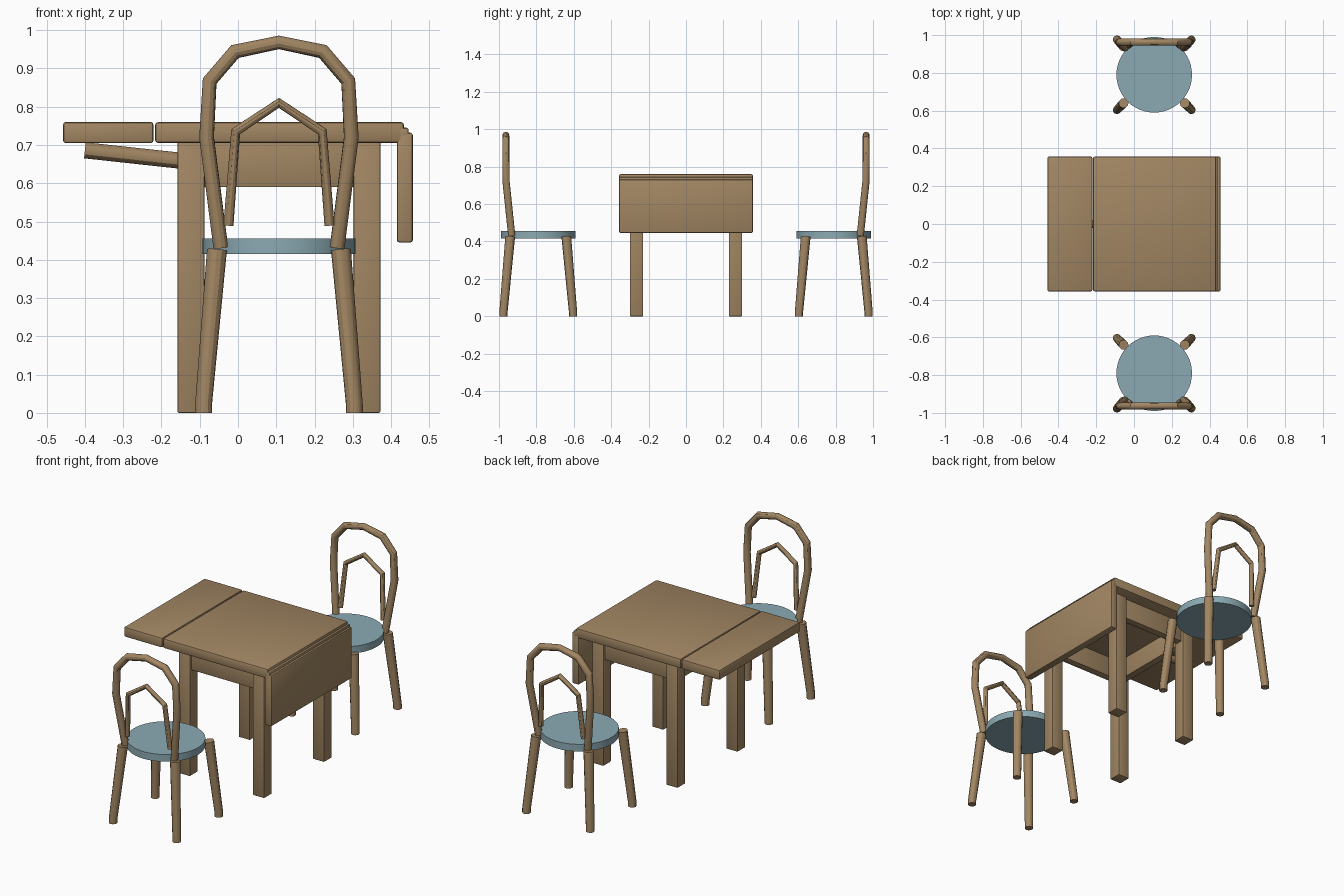
import bpy

cube = bpy.data.objects.get("Cube")
if cube:
    bpy.data.objects.remove(cube, do_unlink=True)


def make_material(name, rgb):
    mat = bpy.data.materials.new(name)
    mat.use_nodes = True
    color = (*rgb, 1)
    mat.diffuse_color = color
    mat.node_tree.nodes["Principled BSDF"].inputs["Base Color"].default_value = color
    return mat


wood = make_material("warm wood", (0.36, 0.24, 0.125))
seat_blue = make_material("seat blue", (0.26, 0.40, 0.45))


def finish(obj, name, mat):
    obj.name = name
    obj.data.name = name
    obj.data.materials.clear()
    obj.data.materials.append(mat)
    bpy.ops.object.select_all(action='DESELECT')
    obj.select_set(True)
    bpy.context.view_layer.objects.active = obj
    bpy.ops.object.shade_smooth_by_angle()
    return obj


def box(name, x, y, z, bevel=0.004):
    """Box from (min, max) pairs, with softened edges."""
    spans = (x, y, z)
    bpy.ops.mesh.primitive_cube_add(size=1, location=[(a + b) / 2 for a, b in spans])
    obj = bpy.context.object
    obj.scale = [b - a for a, b in spans]
    bpy.ops.object.transform_apply(location=False, rotation=False, scale=True)
    mod = obj.modifiers.new("soft edges", 'BEVEL')
    mod.width = bevel
    mod.segments = 2
    bpy.ops.object.modifier_apply(modifier=mod.name)
    return finish(obj, name, wood)


def tube(name, points, radii):
    """Round bar along a polyline, with one radius per point."""
    curve = bpy.data.curves.new(name, 'CURVE')
    curve.dimensions = '3D'
    curve.bevel_depth = 1
    curve.bevel_resolution = 4
    curve.use_fill_caps = True
    spline = curve.splines.new('POLY')
    spline.points.add(len(points) - 1)
    for p, co, r in zip(spline.points, points, radii):
        p.co = (*co, 1)
        p.radius = r
    obj = bpy.data.objects.new(name, curve)
    bpy.context.collection.objects.link(obj)
    bpy.ops.object.select_all(action='DESELECT')
    obj.select_set(True)
    bpy.context.view_layer.objects.active = obj
    bpy.ops.object.convert(target='MESH')
    return finish(bpy.context.object, name, wood)


CX = 0.107  # centre line of the legs and chairs

# Table top, raised leaf, hanging leaf and its hinge strip
DEPTH = (-0.357, 0.357)
box("table_top", (-0.217, 0.434), DEPTH, (0.705, 0.76), 0.009)
box("raised_leaf", (-0.457, -0.221), DEPTH, (0.705, 0.76), 0.007)
box("hanging_leaf", (0.415, 0.457), DEPTH, (0.445, 0.732), 0.007)
box("hinge_strip", (0.41, 0.446), DEPTH, (0.71, 0.745), 0.006)

# Table legs and aprons
for sx, side in ((-1, "right"), (1, "left")):
    for sy, end in ((-1, "front"), (1, "back")):
        x = sorted((CX + sx * 0.195, CX + sx * 0.265))
        y = sorted((sy * 0.23, sy * 0.30))
        box(f"table_leg_{end}_{side}", x, y, (0, 0.71))
    x = sorted((CX + sx * 0.21, CX + sx * 0.25))
    box(f"apron_{side}", x, (-0.235, 0.235), (0.59, 0.71), 0.001)
for sy, end in ((-1, "front"), (1, "back")):
    y = sorted((sy * 0.245, sy * 0.285))
    box(f"apron_{end}", (CX - 0.2, CX + 0.2), y, (0.59, 0.71), 0.001)

# Round bar propping the raised leaf
tube("leaf_support", [(-0.40, 0, 0.686), (-0.115, 0, 0.655)], [0.021] * 2)


def hoop(half):
    """Mirror a half profile of (offset, y, z), ending at its peak."""
    return half + [(-x, y, z) for x, y, z in half[-2::-1]]


OUTER = hoop([(-0.152, 0.142, 0.432), (-0.189, 0.172, 0.72), (-0.181, 0.173, 0.867),
              (-0.115, 0.173, 0.944), (0, 0.173, 0.968)])
INNER = hoop([(-0.132, 0.152, 0.49), (-0.113, 0.172, 0.735), (0, 0.173, 0.81)])

# Two chairs with their backs facing away from the table
for s, end in ((-1, "front"), (1, "back")):
    cy = s * 0.79

    def place(points):
        return [(CX + x, cy + s * y, z) for x, y, z in points]

    bpy.ops.mesh.primitive_cylinder_add(vertices=48, radius=0.2, depth=0.04,
                                        location=(CX, cy, 0.435))
    finish(bpy.context.object, f"{end}_chair_seat", seat_blue)

    for sx, side in ((-1, "right"), (1, "left")):
        for sy, row in ((-1, "inner"), (1, "outer")):
            path = [(sx * 0.197, sy * 0.186, 0), (sx * 0.197, sy * 0.186, 0.022),
                    (sx * 0.162, sy * 0.15, 0.426)]
            tube(f"{end}_chair_leg_{row}_{side}", place(path), [0.022, 0.022, 0.026])

    tube(f"{end}_chair_back_hoop", place(OUTER), [0.0195] * 4 + [0.018] + [0.0195] * 4)
    tube(f"{end}_chair_inner_hoop", place(INNER), [0.0135] * len(INNER))
